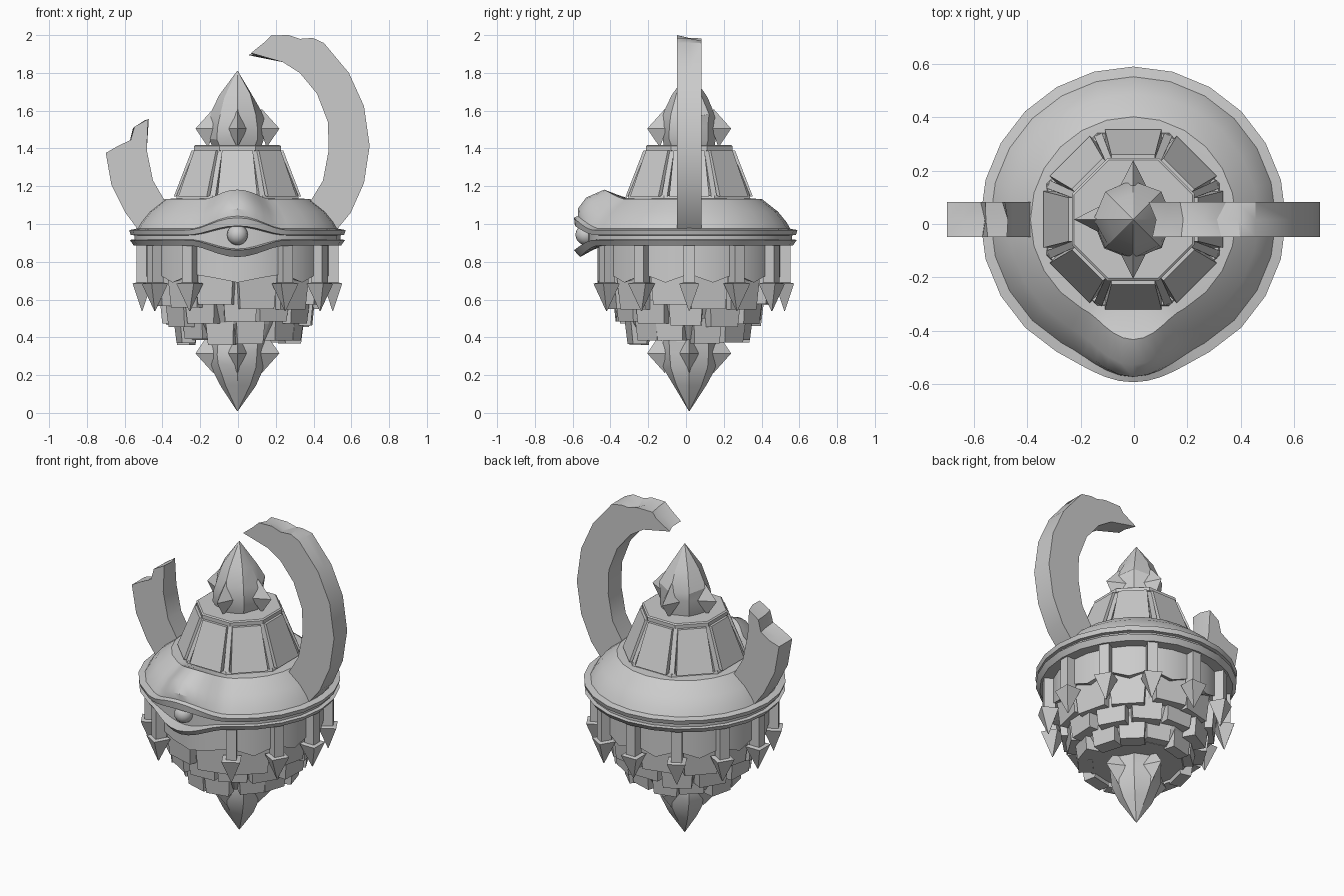
import bpy, bmesh, math, random
from mathutils import Vector

if "Cube" in bpy.data.objects:
    bpy.data.objects.remove(bpy.data.objects["Cube"])

random.seed(4)
AXIS = Vector((-0.003, 0.017, 0))
RAD = math.radians

stone = bpy.data.materials.new("grey_stone")
stone.diffuse_color = (0.6, 0.6, 0.6, 1)
stone.use_nodes = True
stone.node_tree.nodes["Principled BSDF"].inputs["Base Color"].default_value = stone.diffuse_color


def build(name, verts, faces, smooth=None):
    bm = bmesh.new()
    vs = [bm.verts.new(Vector(v) + AXIS) for v in verts]
    for f in faces:
        bm.faces.new([vs[i] for i in f])
    bmesh.ops.recalc_face_normals(bm, faces=bm.faces)
    me = bpy.data.meshes.new(name)
    bm.to_mesh(me)
    bm.free()
    me.materials.append(stone)
    ob = bpy.data.objects.new(name, me)
    bpy.context.collection.objects.link(ob)
    if smooth:
        bpy.ops.object.select_all(action='DESELECT')
        ob.select_set(True)
        bpy.context.view_layer.objects.active = ob
        bpy.ops.object.shade_smooth_by_angle(angle=RAD(smooth))
    return ob


def loft(name, rings, smooth=None):
    """Skin equal-length rings and cap both ends."""
    n = len(rings[0])
    verts = [p for r in rings for p in r]
    faces = [(k * n + i, k * n + (i + 1) % n, (k + 1) * n + (i + 1) % n, (k + 1) * n + i)
             for k in range(len(rings) - 1) for i in range(n)]
    faces += [tuple(range(n)), tuple(range(len(verts) - n, len(verts)))]
    return build(name, verts, faces, smooth)


def polar(deg, r, z, side=0):
    """Angle 0 is the front; side shifts along the tangent."""
    s, c = math.sin(RAD(deg)), math.cos(RAD(deg))
    return (r * s + side * c, -r * c + side * s, z)


def block(name, deg, sections):
    """Four-sided piece facing outward; sections are (z, r_in, r_out, half_width)."""
    return loft(name, [[polar(deg, ri, z, -w), polar(deg, ro, z, -w),
                        polar(deg, ro, z, w), polar(deg, ri, z, w)]
                       for z, ri, ro, w in sections])


def octagon(apothem, z):
    return [polar(22.5 + 45 * i, apothem / math.cos(RAD(22.5)), z) for i in range(8)]


# Domed disc with grooved rim, swelling into a brow and eyelids at the front
angles = sorted(set([15 * i for i in range(24)] + [5, 10, 20, 25, 335, 340, 350, 355]))
profile = [  # r, z, outward swell, vertical swell
    (0.33, 1.135, 0, 0), (0.385, 1.132, 0.065, 0.05), (0.47, 1.065, 0.075, 0.075),
    (0.515, 1.01, 0.075, 0.07), (0.535, 0.975, 0.055, 0.067), (0.573, 0.968, 0.037, 0.065),
    (0.565, 0.942, 0.04, 0.048), (0.545, 0.94, -0.01, 0.045), (0.545, 0.918, -0.01, -0.05),
    (0.57, 0.916, 0.04, -0.055), (0.548, 0.885, 0.03, -0.06), (0.47, 0.885, 0, 0)]
rings = []
for r, z, dr, dz in profile:
    ring = []
    for a in angles:
        d = min(a, 360 - a)
        b = math.cos(RAD(d * 90 / 28)) ** 2 if d < 28 else 0
        ring.append(polar(a, r + dr * b, z + dz * b))
    rings.append(ring)
loft("domed_disc", rings, 32)

# Eyeball
bpy.ops.mesh.primitive_uv_sphere_add(segments=16, ring_count=10, radius=0.055,
                                     location=(AXIS.x, -0.53, 0.943))
eye = bpy.context.object
eye.name = "eyeball"
eye.data.materials.append(stone)
bpy.ops.object.shade_smooth()

# Drum with a zigzag lower hem
hem = [0.69 if i == 0 else 0.715 if i in (1, 23) else 0.735 if i % 2 == 0 else 0.69
       for i in range(24)]
loft("drum", [[polar(15 * i, 0.44, 0.89) for i in range(24)],
              [polar(15 * i, 0.485, 0.89) for i in range(24)],
              [polar(15 * i, 0.485, hem[i]) for i in range(24)],
              [polar(15 * i, 0.40, hem[i] + 0.02) for i in range(24)]], 25)

# Spear-headed pendants all round except over the front
for i in range(1, 12):
    block(f"pendant_{i}", 30 * i, [(0.89, 0.47, 0.535, 0.03), (0.69, 0.47, 0.535, 0.03),
                                   (0.685, 0.455, 0.555, 0.053), (0.54, 0.503, 0.507, 0.002)])

# Tapered core under the drum
loft("lower_core", [[polar(30 * i, r, z) for i in range(12)]
                    for r, z in ((0.41, 0.76), (0.40, 0.60), (0.33, 0.47), (0.27, 0.385))])

# Overlapping shingle tiers
tiers = [(0.74, 0.56, 0.435, 0.105, 15), (0.62, 0.47, 0.39, 0.092, 0), (0.51, 0.375, 0.325, 0.078, 15)]
for t, (top, bottom, r, w, shift) in enumerate(tiers):
    for i in range(12):
        j = random.uniform(-0.018, 0.018)
        k = random.uniform(-0.012, 0.012)
        block(f"shingle_{t + 1}_{i + 1}", 30 * i + shift + random.uniform(-3, 3),
              [(top + j, r - 0.10, r + 0.01 + k, w), (bottom + j, r - 0.08, r - 0.005 + k, w * 0.88)])

# Eight-sided tower with cap, plates and corner ribs
loft("tower_core", [octagon(0.305, 1.13), octagon(0.205, 1.40)])
loft("tower_foot", [octagon(0.325, 1.13), octagon(0.32, 1.15)])
loft("tower_cap", [octagon(0.215, 1.385), octagon(0.23, 1.39), octagon(0.23, 1.412), octagon(0.222, 1.418)])
for i in range(8):
    block(f"tower_plate_{i + 1}", 45 * i, [(1.145, 0.28, 0.337, 0.106), (1.388, 0.19, 0.243, 0.082)])
    block(f"tower_rib_{i + 1}", 45 * i + 22.5, [(1.145, 0.28, 0.345, 0.016), (1.388, 0.19, 0.24, 0.012)])


# Spiked crystals, the lower one a flipped copy
def crystal(name, flip):
    fz = (lambda z: 1.82 - z) if flip else (lambda z: z)
    body = []
    for z, r in ((1.39, 0.13), (1.45, 0.15), (1.51, 0.148), (1.57, 0.145), (1.68, 0.095), (1.81, 0.002)):
        amt = 0.012 if r > 0.05 else 0
        body.append([polar(45 * i, r + random.uniform(-amt, amt / 3),
                           fz(z + random.uniform(-amt, amt))) for i in range(8)])
    loft(name + "_body", body, 25)
    for i in range(4):
        a = 90 * i
        build(f"{name}_spike_{i + 1}",
              [polar(a, 0.128, fz(1.61)), polar(a, 0.12, fz(1.505), 0.052), polar(a, 0.155, fz(1.405)),
               polar(a, 0.12, fz(1.505), -0.052), polar(a, 0.222, fz(1.505))],
              [(0, 1, 4), (1, 2, 4), (2, 3, 4), (3, 0, 4), (0, 1, 2, 3)])


crystal("top_crystal", False)
crystal("bottom_crystal", True)


# Horns: flat-sided arcs, pairs of outer and inner points, ending in a broken stump
def horn(name, outer, inner, broken):
    """The broken edge (outer to inner) is shifted unevenly from front to back."""
    pts = outer + broken + inner[::-1]
    n, lo = len(pts), len(outer)
    layers = []
    for y in (-0.065, 0, 0.065):
        layer = []
        for i, (x, z) in enumerate(pts):
            d = 0.018 if lo <= i < lo + len(broken) and y >= 0 else 0
            layer.append((x + random.uniform(-d, d), y, z - random.uniform(0, d)))
        layers.append(layer)
    verts = [p for layer in layers for p in layer]
    faces = [(k * n + i, k * n + (i + 1) % n, (k + 1) * n + (i + 1) % n, (k + 1) * n + i)
             for k in range(2) for i in range(n)]
    m = len(inner)
    for base in (0, 2 * n):
        # side faces split into quads along the arc, plus the broken end
        for i in range(min(lo, m) - 1):
            faces.append((base + i, base + i + 1, base + n - 2 - i, base + n - 1 - i))
        faces.append(tuple(base + i for i in range(min(lo, m) - 1, n - min(lo, m) + 1)))
    build(name, verts, faces, 28)


horn("long_horn",
     [(0.53, 0.975), (0.60, 1.06), (0.67, 1.217), (0.70, 1.413), (0.67, 1.624), (0.59, 1.80), (0.458, 1.958)],
     [(0.33, 0.975), (0.38, 1.11), (0.453, 1.23), (0.483, 1.39), (0.479, 1.54), (0.421, 1.69), (0.33, 1.80), (0.24, 1.857)],
     [(0.40, 1.985), (0.33, 1.98), (0.27, 2.0), (0.18, 1.998), (0.14, 1.96), (0.072, 1.905)])
horn("short_horn",
     [(-0.53, 0.975), (-0.593, 1.06), (-0.667, 1.206), (-0.697, 1.376)],
     [(-0.33, 0.975), (-0.383, 1.12), (-0.447, 1.23), (-0.48, 1.39)],
     [(-0.635, 1.412), (-0.565, 1.445), (-0.545, 1.515), (-0.473, 1.555)])
